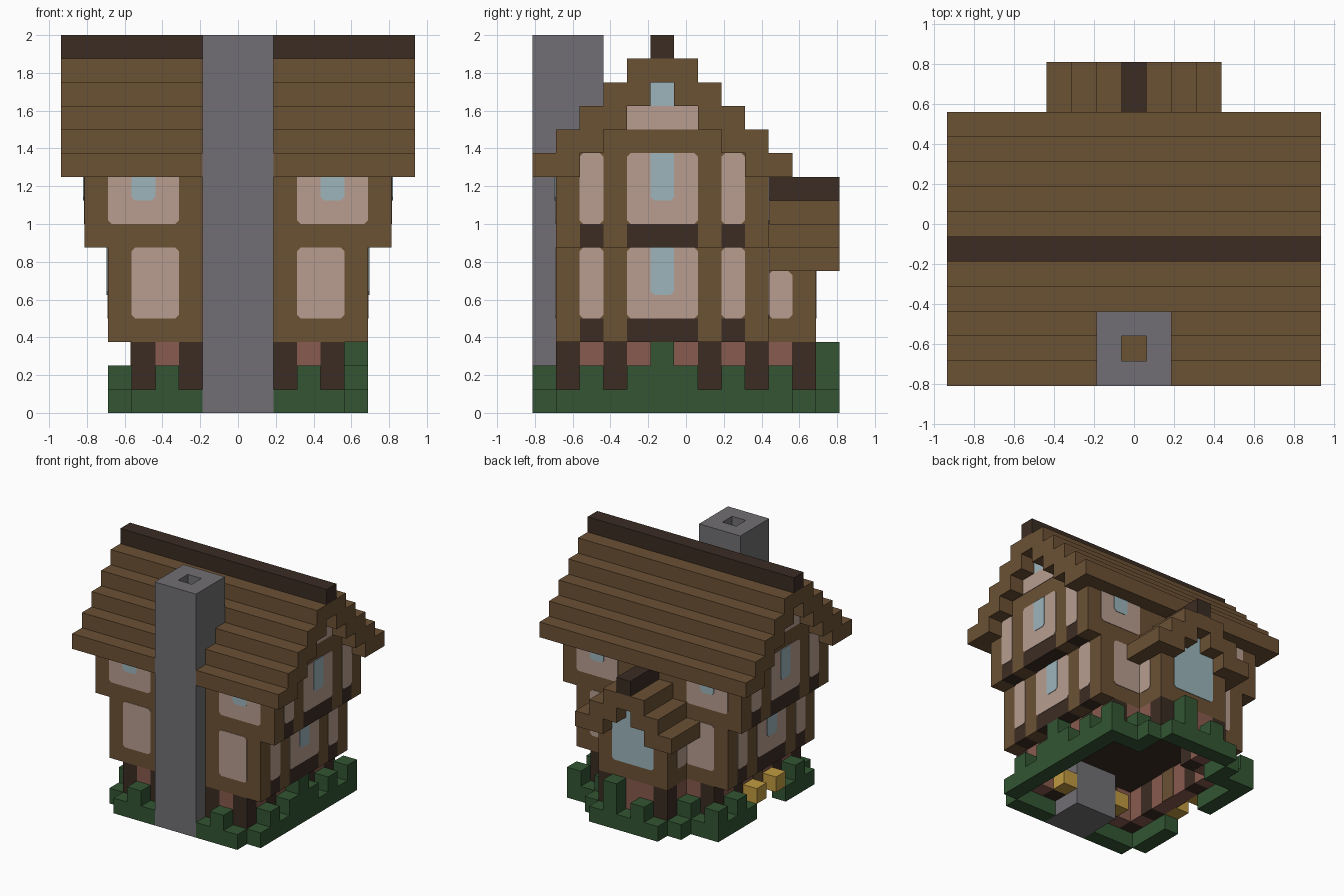
import bpy
import bmesh
from mathutils import Vector

if "Cube" in bpy.data.objects:
    bpy.data.objects.remove(bpy.data.objects["Cube"])

U = 0.125  # block size; all coordinates below are in blocks


def material(name, hex_code):
    rgb = [int(hex_code[i:i + 2], 16) / 255 for i in (0, 2, 4)]
    lin = [c / 12.92 if c < 0.04045 else ((c + 0.055) / 1.055) ** 2.4 for c in rgb]
    m = bpy.data.materials.new(name)
    m.use_nodes = True
    m.diffuse_color = (*lin, 1)
    bsdf = m.node_tree.nodes["Principled BSDF"]
    bsdf.inputs["Base Color"].default_value = (*lin, 1)
    bsdf.inputs["Roughness"].default_value = 0.9
    return m


WOOD = material("brown wood", "6b5134")
DARK = material("dark timber", "3b2c23")
PLASTER = material("pink plaster", "b89e90")
GLASS = material("pale glass", "9cb5bc")
STONE = material("grey stone", "716f73")
LEAF = material("hedge green", "335533")
BRICK = material("red brick", "875b4e")
GOLD = material("lantern yellow", "c09a40")

parts = {}  # part name -> (bmesh, material)


def mesh_for(name, mat):
    if name not in parts:
        parts[name] = (bmesh.new(), mat)
    return parts[name][0]


def prism(bm, ring, offset):
    """Extrude a closed ring of points by an offset."""
    face = bm.faces.new([bm.verts.new(Vector(p) * U) for p in ring])
    out = bmesh.ops.extrude_face_region(bm, geom=[face])["geom"]
    verts = [g for g in out if isinstance(g, bmesh.types.BMVert)]
    bmesh.ops.translate(bm, verts=verts, vec=Vector(offset) * U)


def box(name, mat, x, y, z):
    ring = [(x[0], y[0], z[0]), (x[1], y[0], z[0]), (x[1], y[1], z[0]), (x[0], y[1], z[0])]
    prism(mesh_for(name, mat), ring, (0, 0, z[1] - z[0]))


def cell(name, mat, x, y, z0, z1):
    box(name, mat, (x - .5, x + .5), (y - .5, y + .5), (z0, z1))


def mirrored(name, mat, x, y, z):
    box(name, mat, x, y, z)
    box(name, mat, (-x[1], -x[0]), y, z)


def panel(name, mat, axis, plane, span, z, low=.15, top=.15, thick=.03):
    """Thin wall plate with clipped corners, facing away from the centre."""
    a, b = span
    pts = [(a + low, z[0]), (b - low, z[0]), (b, z[0] + low), (b, z[1] - top),
           (b - top, z[1]), (a + top, z[1]), (a, z[1] - top), (a, z[0] + low)]
    pts = list(dict.fromkeys(pts))
    side = thick if plane > 0 else -thick
    if axis == "x":
        prism(mesh_for(name, mat), [(plane, s, h) for s, h in pts], (side, 0, 0))
    else:
        prism(mesh_for(name, mat), [(s, plane, h) for s, h in pts], (0, side, 0))


# Two storeys: dark floor slab with timber ends and posts, then the wall block
for storey, half, z0, z1 in (("lower", 5.5, 3, 7), ("upper", 6.5, 7, 10)):
    walls, slab = storey + "_walls", storey + "_floor"
    box(walls, WOOD, (-half, half), (-5.5, 3.5), (z0 + 1, z1))
    box(slab, DARK, (1 - half, half - 1), (-4.5, 2.5), (z0, z0 + 1))
    for y in range(-5, 4):
        if y in (-5, 3):
            box(walls, WOOD, (-half, half), (y - .5, y + .5), (z0, z0 + 1))
        else:
            post = y in (-3, 1)
            mirrored(walls if post else slab, WOOD if post else DARK,
                     (half - 1, half), (y - .5, y + .5), (z0, z0 + 1))
    # side plaster and windows
    ptop = 7 if storey == "lower" else 11
    for s in (-1, 1):
        for span in ((-4.5, -3.5), (-2.5, .5), (1.5, 2.5)):
            panel(storey + "_plaster", PLASTER, "x", s * half, span, (z0 + 1, ptop))
        panel(storey + "_windows", GLASS, "x", s * half, (-1.5, -.5), (ptop - 2, ptop), top=0, thick=.06)

# Front and back plaster and windows
for plane in (-5.5, 3.5):
    for s in (-1, 1):
        panel("lower_plaster", PLASTER, "y", plane, sorted((s * 2.5, s * 4.5)), (4, 7))
        panel("upper_plaster", PLASTER, "y", plane, sorted((s * 2.5, s * 5.5)), (8, 10), top=0)
        panel("upper_windows", GLASS, "y", plane, sorted((s * 3.5, s * 4.5)), (9, 10), top=0, thick=.06)

# Stepped gable block under the main roof
for i in range(4):
    box("gable_walls", WOOD, (-6.5, 6.5), (i - 4.5, 2.5 - i), (10 + i, 11 + i))
for s in (-6.5, 6.5):
    panel("gable_plaster", PLASTER, "x", s, (-2.5, .5), (12, 13), 0, 0)
    panel("gable_windows", GLASS, "x", s, (-1.5, -.5), (13, 14), 0, 0)

# Main roof: stepped courses, with the front ones cut around the chimney
for i in range(4):
    z = (10 + i, 11 + i)
    box("main_roof", WOOD, (-7.5, 7.5), (2.5 - i, 4.5 - i), z)
    mirrored("main_roof", WOOD, (1.5, 7.5), (i - 6.5, i - 4.5), z)
box("main_roof", WOOD, (-1.5, 1.5), (-3.5, -2.5), (12, 13))
box("main_roof", WOOD, (-1.5, 1.5), (-3.5, -1.5), (13, 14))
box("main_roof", WOOD, (-7.5, 7.5), (-2.5, .5), (14, 15))
box("main_ridge", DARK, (-7.5, 7.5), (-1.5, -.5), (15, 16))

# Chimney with an open flue
box("chimney", STONE, (-1.5, 1.5), (-6.5, -3.5), (0, 12))
mirrored("chimney", STONE, (.5, 1.5), (-6.5, -3.5), (12, 16))
for y in (-6, -4):
    cell("chimney", STONE, 0, y, 12, 16)
cell("flue_floor", WOOD, 0, -5, 12, 12.05)

# Back wing
box("wing_walls", WOOD, (-2.5, 2.5), (3.5, 5.5), (4, 6))
box("wing_walls", WOOD, (-1.5, 1.5), (3.5, 5.5), (6, 7))
box("wing_walls", WOOD, (-.5, .5), (3.5, 5.5), (7, 8))
box("wing_walls", WOOD, (-2.5, 2.5), (4.5, 5.5), (3, 4))
mirrored("wing_walls", WOOD, (1.5, 2.5), (3.5, 4.5), (3, 4))
box("wing_floor", DARK, (-1.5, 1.5), (3.5, 4.5), (3, 4))
for s in (-2.5, 2.5):
    panel("wing_plaster", PLASTER, "x", s, (3.5, 4.5), (4, 6))
panel("wing_window", GLASS, "y", 5.5, (-1.5, 1.5), (4, 7), top=0)
panel("wing_window", GLASS, "y", 5.5, (-.5, .5), (7, 8), 0, 0)
for i in range(2):
    mirrored("wing_roof", WOOD, (1.5 - i, 3.5 - i), (3.5, 6.5), (6 + i, 7 + i))
box("wing_roof", WOOD, (-1.5, 1.5), (3.5, 6.5), (8, 9))
box("wing_ridge", DARK, (-.5, .5), (3.5, 6.5), (9, 10))

# Foundation: dark posts with brick between, open underneath
ring = {(x, y) for x in range(-4, 5) for y in (-5, 3)} | {(x, y) for x in (-4, 4) for y in range(-5, 4)}
ring -= {(x, y) for x in (-1, 0, 1) for y in (-5, 3)}
ring |= {(x, 5) for x in range(-2, 3)} | {(-2, 4), (2, 4)}
for x, y in sorted(ring):
    if x % 2 == 0 and y in (-5, -3, 1, 3, 5) and x != 0:
        cell("foundation_posts", DARK, x, y, 1, 3)
    else:
        cell("foundation_brick", BRICK, x, y, 1, 3)

# Side door with a lantern on each side, and two lights by the hearth
for plane, thick in ((-4.5, .05), (-3.5, -.05)):
    panel("side_door", WOOD, "x", plane, (-1.5, -.5), (1, 3), 0, 0, thick)
for y in (-2, 0):
    cell("door_lantern", GOLD, -5, y, 1, 2)
for x in (-2, 2):
    cell("hearth_light", GOLD, x, -4, 1, 2)

# Hedge around the base, taller between the posts
hedge = {}
for y in range(-5, 5):
    hedge[5, y] = 3 if y == -1 else 2 - y % 2
    if y not in (-2, -1, 0):
        hedge[-5, y] = 2 - y % 2
for s in (-1, 1):
    hedge.update({(s * 2, -6): 1, (s * 3, -6): 2, (s * 4, -6): 1})
    hedge.update({(s * 3, 4): 2, (s * 4, 4): 1, (s * 3, 5): 1, (s * 2, 6): 1})
hedge.update({(-1, 6): 2, (0, 6): 1, (1, 6): 3})
for (x, y), h in hedge.items():
    cell("hedge", LEAF, x, y, 0, h)

# Turn every part into an object
for name, (bm, mat) in parts.items():
    bmesh.ops.recalc_face_normals(bm, faces=bm.faces)
    mesh = bpy.data.meshes.new(name)
    bm.to_mesh(mesh)
    bm.free()
    mesh.materials.append(mat)
    bpy.context.scene.collection.objects.link(bpy.data.objects.new(name, mesh))
